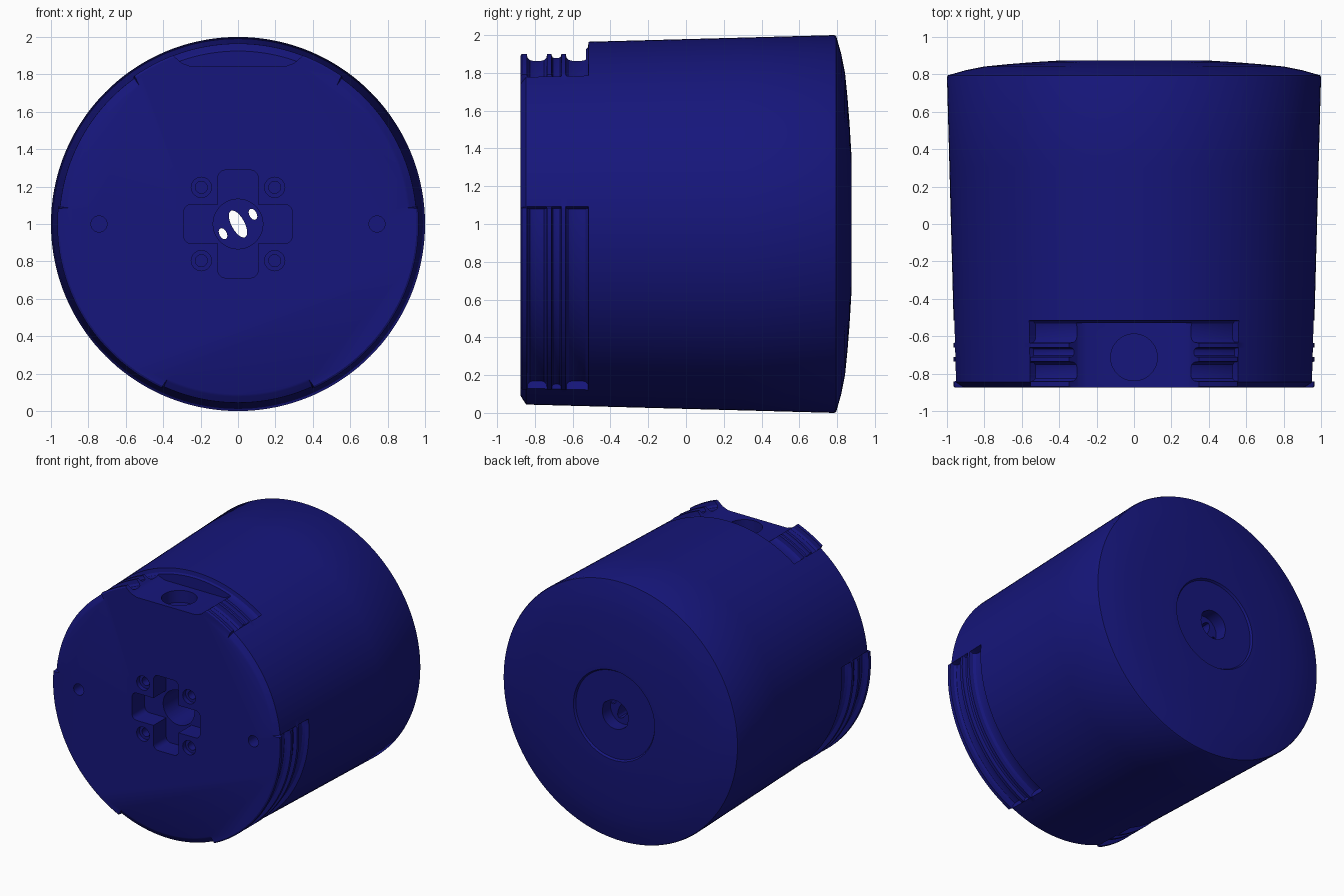
import bpy, bmesh
from math import sin, cos, pi, radians

if "Cube" in bpy.data.objects:
    bpy.data.objects.remove(bpy.data.objects["Cube"])

blue = bpy.data.materials.new("dark_blue")
blue.diffuse_color = (0.008, 0.008, 0.2, 1)
blue.use_nodes = True
blue.node_tree.nodes["Principled BSDF"].inputs["Base Color"].default_value = blue.diffuse_color


def make_object(name, bm):
    bmesh.ops.recalc_face_normals(bm, faces=bm.faces)
    mesh = bpy.data.meshes.new(name)
    bm.to_mesh(mesh)
    bm.free()
    obj = bpy.data.objects.new(name, mesh)
    bpy.context.collection.objects.link(obj)
    return obj


def taper(y):
    return 1 - 0.027 * (0.79 - y)


# Lug profile (y, radius): front flange, then three grooves between ridges
R = 0.966
lug = [(-0.875, 0.955), (-0.868, R), (-0.846, R)]
for y0, y1, depth in [(-0.843, -0.735, 0.05), (-0.712, -0.66, 0.03), (-0.637, -0.515, 0.05)]:
    for t, d in [(0, 0), (0.04, 0.6), (0.15, 0.9), (0.3, 1), (0.7, 1), (0.85, 0.9), (0.96, 0.6), (1, 0)]:
        lug.append((y0 + t * (y1 - y0), R - d * depth))
lug[-1] = (-0.515, taper(-0.515))


# Plain profile between lugs: tapered wall with a chamfered front edge
def plain_radius(y):
    return min(taper(y), 0.91 + (y + 0.875) * 1.8)


plain = [(y, plain_radius(y)) for y, r in lug]

# Shared rear part: tapered wall, domed back, shallow round recess
rear = [(-0.2, taper(-0.2)), (0.3, taper(0.3)), (0.785, 1.0), (0.795, 0.995), (0.822, 0.9),
        (0.842, 0.8), (0.855, 0.67), (0.866, 0.53), (0.875, 0.38), (0.875, 0.345),
        (0.86, 0.335)]

# Angular sections: three lugs, 120 degrees apart, with steep end walls
sections = []
for centre in (90, 210, 330):
    for i in range(29):
        sections.append((centre - 35 + 70 * i / 28, lug))
    for i in range(21):
        sections.append((centre + 35.5 + 49 * i / 20, plain))

bm = bmesh.new()
rings = []
for angle, front in sections:
    a = radians(angle)
    rings.append([bm.verts.new((r * cos(a), y, 1 + r * sin(a))) for y, r in front + rear])
for i, ring in enumerate(rings):
    nxt = rings[(i + 1) % len(rings)]
    for j in range(len(ring) - 1):
        bm.faces.new((ring[j], ring[j + 1], nxt[j + 1], nxt[j]))
bm.faces.new([ring[0] for ring in rings])
bm.faces.new([ring[-1] for ring in rings])
body = make_object("hub_body", bm)


# Cutter helpers
def cut(bm):
    cutter = make_object("cutter", bm)
    cutter.hide_render = True
    mod = body.modifiers.new("cut", "BOOLEAN")
    mod.operation = "DIFFERENCE"
    mod.solver = "EXACT"
    mod.object = cutter
    bpy.context.view_layer.objects.active = body
    bpy.ops.object.modifier_apply(modifier=mod.name)
    bpy.data.objects.remove(cutter)


def cut_prism(points, y0, y1):
    bm = bmesh.new()
    ends = [[bm.verts.new((x, y, z)) for x, z in points] for y in (y0, y1)]
    n = len(points)
    for i in range(n):
        k = (i + 1) % n
        bm.faces.new((ends[0][i], ends[0][k], ends[1][k], ends[1][i]))
    bm.faces.new(ends[0])
    bm.faces.new(ends[1])
    cut(bm)


def circle(x, z, r, n=32, stretch=1.0, turn=0.0):
    pts = []
    for i in range(n):
        u, v = r * cos(2 * pi * i / n), r * stretch * sin(2 * pi * i / n)
        pts.append((x + u * cos(turn) - v * sin(turn), z + u * sin(turn) + v * cos(turn)))
    return pts


def rounded_rect(w, h, r):
    pts = []
    for q, (sx, sz) in enumerate([(1, 1), (-1, 1), (-1, -1), (1, -1)]):
        for i in range(7):
            a = pi / 2 * (q + i / 6)
            pts.append((sx * (w - r) + r * cos(a), 1 + sz * (h - r) + r * sin(a)))
    return pts


# Flat cut across the top lug, with a round hole in it
cut_prism([(-0.25, 1.842), (0.25, 1.842), (0.30, 1.86), (0.38, 1.93), (0.38, 2.1),
           (-0.38, 2.1), (-0.38, 1.93), (-0.30, 1.86)], -1, -0.53)
bm = bmesh.new()
bmesh.ops.create_cone(bm, cap_ends=True, segments=40, radius1=0.125, radius2=0.125, depth=0.4)
bmesh.ops.translate(bm, verts=bm.verts, vec=(0, -0.713, 1.95))
cut(bm)

# Cross-shaped pocket in the front face
cut_prism(rounded_rect(0.29, 0.105, 0.04), -1, -0.72)
cut_prism(rounded_rect(0.107, 0.288, 0.04), -1, -0.72)

# Central bore from both ends, leaving a web pierced by slots
cut_prism(circle(0, 1, 0.133, 48), -1, 0.62)
cut_prism(circle(0, 1, 0.11, 48), 0.76, 1)
cut_prism(circle(0, 1, 0.035, 24, 2.3, 0.5), 0.5, 0.9)
for s in (-1, 1):
    cut_prism(circle(s * 0.08, 1 + s * 0.052, 0.02, 16, 1.6, 0.5), 0.5, 0.9)

# Four stepped screw holes around the cross
for sx in (-1, 1):
    for sz in (-1, 1):
        cut_prism(circle(sx * 0.196, 1 + sz * 0.196, 0.054), -1, -0.84)
        cut_prism(circle(sx * 0.196, 1 + sz * 0.196, 0.032), -1, -0.74)
    # Side locating holes
    cut_prism(circle(sx * 0.743, 1, 0.043), -1, -0.78)

# Finish
body.data.materials.clear()
body.data.materials.append(blue)
for p in body.data.polygons:
    p.material_index = 0
bpy.ops.object.select_all(action="DESELECT")
body.select_set(True)
bpy.context.view_layer.objects.active = body
bpy.ops.object.shade_smooth_by_angle(angle=radians(30))
